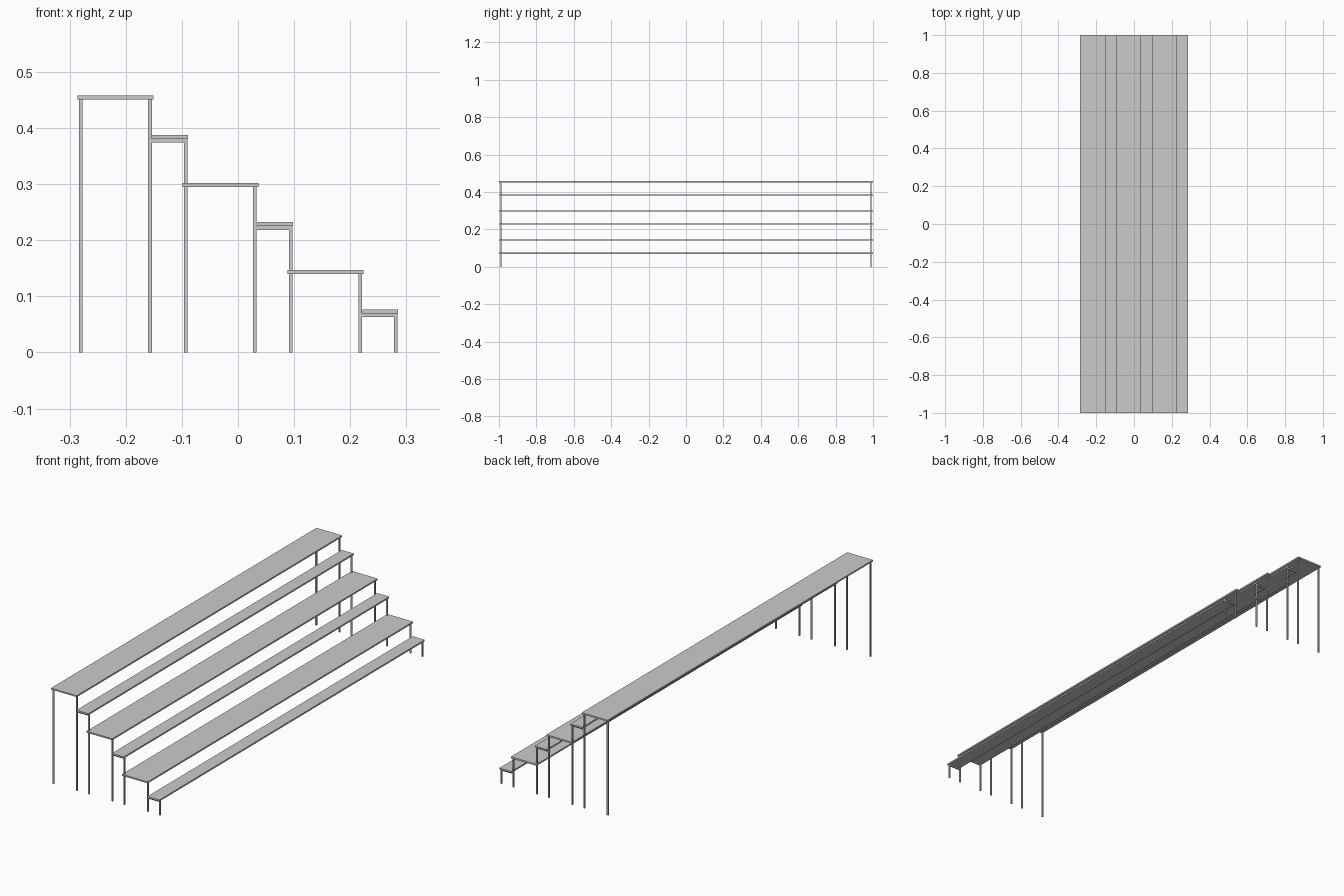
import bpy, bmesh

if "Cube" in bpy.data.objects:
    bpy.data.objects.remove(bpy.data.objects["Cube"])


def add_box(bm, lo, hi):
    """Axis-aligned box between two corners."""
    verts = bmesh.ops.create_cube(bm, size=1.0)["verts"]
    for v in verts:
        for i in range(3):
            v.co[i] = lo[i] if v.co[i] < 0 else hi[i]


def make_object(name, boxes):
    bm = bmesh.new()
    for lo, hi in boxes:
        add_box(bm, lo, hi)
    mesh = bpy.data.meshes.new(name)
    bm.to_mesh(mesh)
    bm.free()
    obj = bpy.data.objects.new(name, mesh)
    bpy.context.collection.objects.link(obj)


T = 0.0072           # plank thickness
W = 0.0066           # tube width
Y_POST = 0.989       # tube centre line at each end

# Three repeated tiers: a wide seat with a narrow foot step in front of it
for tier in range(3):
    dx = 0.1872 * tier
    dz = -0.1555 * tier
    seat_top = 0.458 + dz
    step_top = 0.388 + dz
    make_object(f"seat_plank_{tier + 1}",
                [((-0.286 + dx, -1, seat_top - T), (-0.1505 + dx, 1, seat_top))])
    make_object(f"foot_plank_{tier + 1}",
                [((-0.1525 + dx, -1, step_top - T), (-0.0895 + dx, 1, step_top))])

    # Short cross tube under each foot plank, at both ends
    z = step_top - T
    make_object(f"cross_tube_{tier + 1}",
                [((-0.157 + dx, s * Y_POST - W / 2, z - W),
                  (-0.093 + dx, s * Y_POST + W / 2, z)) for s in (-1, 1)])

# Upright legs at both ends: (x centre, height)
legs = [(-0.280, 0.451), (-0.157, 0.451), (-0.093, 0.381), (0.030, 0.296),
        (0.094, 0.226), (0.218, 0.140), (0.281, 0.070)]
for i, (x, h) in enumerate(legs, 1):
    make_object(f"leg_pair_{i}",
                [((x - W / 2, s * Y_POST - W / 2, 0),
                  (x + W / 2, s * Y_POST + W / 2, h)) for s in (-1, 1)])
